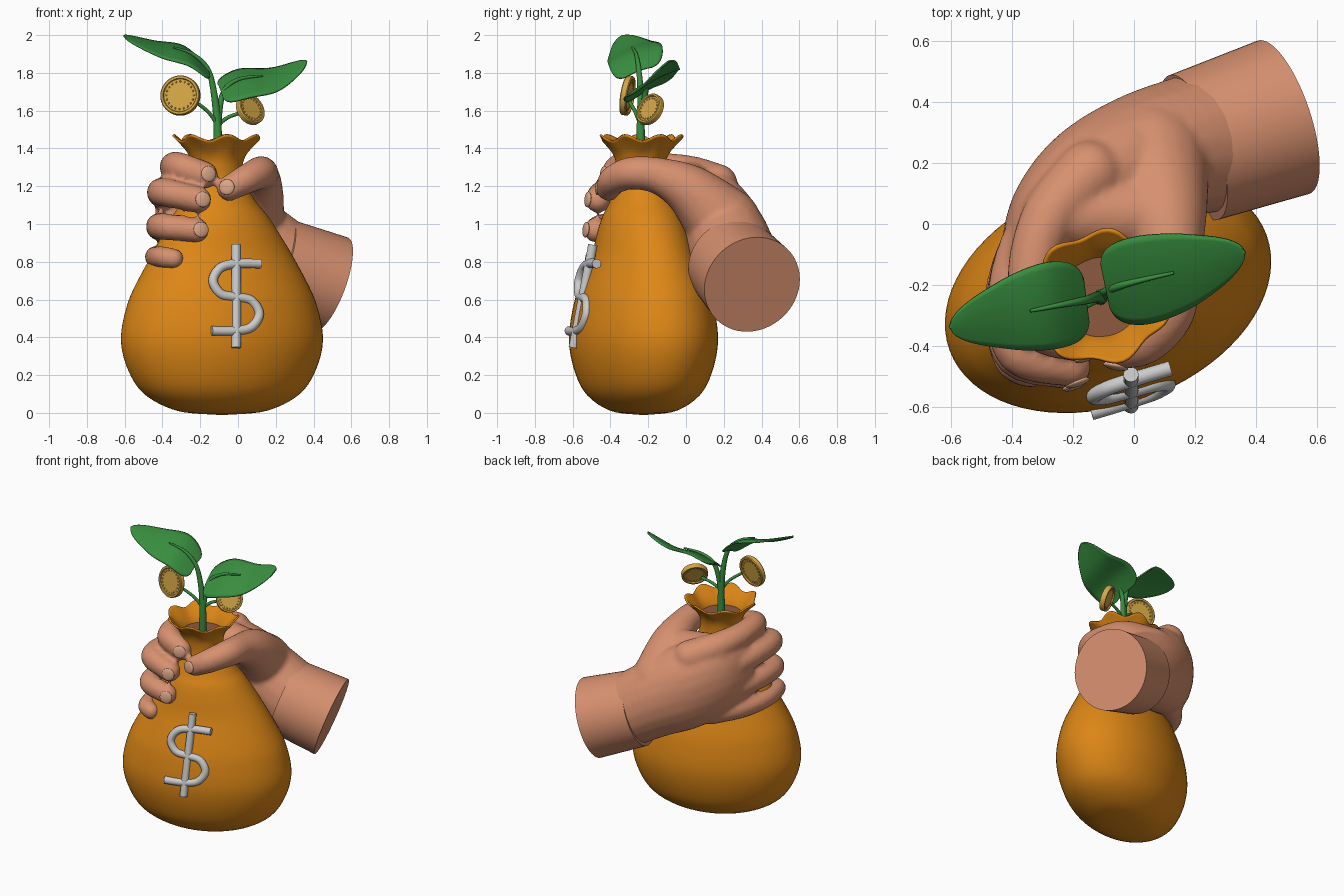
import bpy, bmesh, math
from mathutils import Vector, Matrix

if "Cube" in bpy.data.objects:
    bpy.data.objects.remove(bpy.data.objects["Cube"])


def material(name, *rgb):
    m = bpy.data.materials.new(name)
    m.diffuse_color = (*rgb, 1)
    m.use_nodes = True
    m.node_tree.nodes["Principled BSDF"].inputs["Base Color"].default_value = m.diffuse_color
    return m


ORANGE = material("orange_cloth", .72, .24, .008)
SKIN = material("skin", .68, .28, .16)
NAIL = material("nail", .7, .38, .24)
GREEN = material("leaf_green", .04, .27, .05)
GOLD = material("gold", .65, .38, .06)
SOIL = material("soil", .27, .1, .05)


def spline(keys, steps):
    """Catmull-Rom interpolation of tuples of any length."""
    out, n = [], len(keys)
    for i in range(n - 1):
        p0, p1, p2, p3 = keys[max(i - 1, 0)], keys[i], keys[i + 1], keys[min(i + 2, n - 1)]
        for s in range(steps):
            t = s / steps
            out.append(tuple(0.5 * (2 * b + (c - a) * t + (2 * a - 5 * b + 4 * c - d) * t * t
                                    + (3 * b - a - 3 * c + d) * t ** 3)
                             for a, b, c, d in zip(p0, p1, p2, p3)))
    return out + [tuple(keys[-1])]


def link(me, name, mat, angle):
    ob = bpy.data.objects.new(name, me)
    bpy.context.collection.objects.link(ob)
    if mat:
        me.materials.append(mat)
    me.shade_smooth()
    me.set_sharp_from_angle(angle=math.radians(angle))
    return ob


def finish(bm, name, mat=None, angle=40):
    bmesh.ops.recalc_face_normals(bm, faces=bm.faces)
    me = bpy.data.meshes.new(name)
    bm.to_mesh(me)
    bm.free()
    return link(me, name, mat, angle)


def bridge(bm, rows, closed=True):
    for r0, r1 in zip(rows, rows[1:]):
        n = len(r0)
        for j in range(n if closed else n - 1):
            k = (j + 1) % n
            bm.faces.new((r0[j], r0[k], r1[k], r1[j]))


def circle(n):
    return [2 * math.pi * k / n for k in range(n)]


def ball_template(level):
    bm = bmesh.new()
    bmesh.ops.create_icosphere(bm, subdivisions=level, radius=1)
    bm.verts.ensure_lookup_table()
    data = [v.co.copy() for v in bm.verts], [[v.index for v in f.verts] for f in bm.faces]
    bm.free()
    return data


BALL, BEAD = ball_template(3), ball_template(1)


def balls(name, template, places, mat):
    """One mesh holding a copy of the template ball at every matrix."""
    verts, faces = [], []
    for m in places:
        n = len(verts)
        verts += [m @ co for co in template[0]]
        faces += [[i + n for i in f] for f in template[1]]
    me = bpy.data.meshes.new(name)
    me.from_pydata(verts, [], faces)
    return link(me, name, mat, 180)


def tangent(pts, i):
    return Vector(pts[min(i + 1, len(pts) - 1)][:3]) - Vector(pts[max(i - 1, 0)][:3])


def tube(name, keys, r0, r1, mat=None):
    """Round tube along points, radius running from r0 to r1."""
    pts = spline(keys, 8)
    bm, rows = bmesh.new(), []
    for i, p in enumerate(pts):
        r = r0 + (r1 - r0) * i / (len(pts) - 1)
        u = tangent(pts, i).cross(Vector((.1, 1, .05))).normalized()
        v = tangent(pts, i).cross(u).normalized()
        rows.append([bm.verts.new(Vector(p) + r * (u * math.cos(a) + v * math.sin(a))) for a in circle(14)])
    bridge(bm, rows)
    bm.faces.new(rows[0])
    bm.faces.new(rows[-1])
    return finish(bm, name, mat, 50)


def facing(loc, normal):
    return Matrix.Translation(loc) @ Vector(normal).to_track_quat('Z', 'Y').to_matrix().to_4x4()


def cone(name, place, r1, r2, depth, mat):
    bm = bmesh.new()
    bmesh.ops.create_cone(bm, cap_ends=True, segments=64, radius1=r1, radius2=r2, depth=depth, matrix=place)
    return finish(bm, name, mat)


# Money bag: turned oval rings, rounder toward the neck, with a ruffled mouth (z, half width)
profile = [(0, .03), (.02, .24), (.1, .41), (.22, .5), (.38, .543), (.55, .515), (.7, .45),
           (1, .275), (1.1, .2), (1.2, .14), (1.3, .125), (1.38, .15), (1.46, .22)]
bm, rows = bmesh.new(), []
yaw = Matrix.Rotation(math.radians(20), 3, 'Z')
for z, a in spline(profile, 6):
    h = min(max((z - .85) / .45, 0), 1)
    w = min(max((z - 1.32) / .14, 0), 1)
    centre = Vector((-.085 - .025 * h, -.225 - .015 * h, max(z, 0)))
    b = a * (.66 + .28 * h)
    rows.append([bm.verts.new(centre + yaw @ Vector((a * math.cos(t), b * math.sin(t), 0))
                              * (1 + .06 * w * math.sin(7 * t))
                              + Vector((0, 0, .016 * w * math.sin(7 * t + .6)))) for t in circle(72)])
bridge(bm, rows)
bm.faces.new(rows[0])
bag = finish(bm, "money_bag", ORANGE, 60)
mod = bag.modifiers.new("cloth", 'SOLIDIFY')
mod.thickness, mod.offset = .01, -1

# Soil inside the mouth
cone("soil", Matrix.Translation((-.11, -.24, 1.34)), .125, .13, .03, SOIL)


# Silver emblem on the bag front: a bar and a point-symmetric double bend
def on_bag(x, z):
    return (x, -.512 + .3 * (x + .01) - .19 * (.79 - z), z)


bend = [(.13, .178), (.01, .178), (-.08, .158), (-.122, .088), (-.08, .018)]
bend += [(0, 0)] + [(-x, -z) for x, z in reversed(bend)]
tube("emblem_bar", [on_bag(-.01, z) for z in (.89, .62, .345)], .025, .025)
tube("emblem_curve", [on_bag(x - .01, z + .612) for x, z in bend], .025, .025)

# Forearm, cut flat at the end
start, axis = Vector((.49, .35, .68)), Vector((-.89, -.3, .33)).normalized()
cone("forearm", facing(start + axis * .165, axis), .265, .25, .33, SKIN)

# Hand: overlapping ellipsoids along each bone, fused by remeshing
flesh = []


def bone(keys):
    """Keys are x, y, z, half thickness, half height."""
    pts = spline(keys, 6)
    for i, (x, y, z, rt, rh) in enumerate(pts):
        d = tangent(pts, i)
        turn = Matrix.Rotation(math.atan2(d.y, d.x), 4, 'Z')
        flesh.append(Matrix.Translation((x, y, z)) @ turn @ Matrix.Diagonal((rt, rt, rh, 1)))


def finger(dx, dy, z, arch, r, tip):
    """One curled finger: shared curl, own offset, arch, radius and fingertip x."""
    curl = zip((-.22, -.35, -.41, -.38), (.08, -.06, -.25, -.42), (2, .7, 0, 0), (1.35, 1.15, 1, .97))
    bone([(x + dx, y + dy, z - arch * s, r * f, r * f) for x, y, s, f in curl]
         + [(tip, -.465 + dy, z - arch * .9, r * .9, r * .9)])


# palm
bone([(.24, .27, .78, .235, .24), (.05, .22, .9, .22, .27), (-.12, .14, .99, .2, .3),
      (-.25, .03, 1.04, .16, .28), (-.33, -.1, 1.05, .11, .27)])
# thumb, and the web behind the neck
bone([(x, y, z, r, r) for x, y, z, r in
      ((.05, .2, 1, .2), (.1, .03, 1.17, .14), (.12, -.13, 1.25, .1), (.115, -.28, 1.27, .088),
       (.04, -.38, 1.235, .078), (-.045, -.41, 1.19, .068))])
bone([(x, .03, z, .12, .12) for x, z in ((.05, 1.18), (-.12, 1.2), (-.25, 1.22))])
# index, middle, ring and little finger
finger(.075, .085, 1.3, .045, .081, -.18)
finger(.005, 0, 1.165, .04, .078, -.21)
finger(-.005, -.012, .985, .02, .073, -.22)
finger(-.025, -.02, .825, .01, .06, -.34)

hand = balls("hand", BALL, flesh, SKIN)
mod = hand.modifiers.new("fuse", 'REMESH')
mod.mode, mod.voxel_size, mod.use_smooth_shade = 'VOXEL', .015, True
mod = hand.modifiers.new("soften", 'SMOOTH')
mod.factor, mod.iterations = .5, 5

# Finger nails
for name, loc, lean in (("index_nail", (-.155, -.436, 1.265), .4), ("middle_nail", (-.185, -.52, 1.13), .35),
                        ("ring_nail", (-.195, -.53, .97), .35), ("thumb_nail", (-.06, -.466, 1.195), -.2)):
    balls(name, BALL, [facing(loc, (lean, -1, .1)) @ Matrix.Diagonal((.042, .042, .013, 1))], NAIL)

# Plant stems, running on as leaf midribs, and thinner coin stalks
root, fork = (-.11, -.24, 1.34), (-.108, -.24, 1.5)
tube("left_stem", [root, fork, (-.125, -.24, 1.68), (-.16, -.25, 1.82), (-.24, -.265, 1.9),
                   (-.34, -.285, 1.935)], .026, .005, GREEN)
tube("right_stem", [root, fork, (-.08, -.215, 1.69), (0, -.19, 1.765), (.13, -.16, 1.785)], .024, .005, GREEN)
tube("left_coin_stalk", [root, fork, (-.15, -.265, 1.585), (-.23, -.3, 1.65)], .012, .009, GREEN)
tube("right_coin_stalk", [root, fork, (-.06, -.22, 1.56), (.02, -.2, 1.59)], .012, .009, GREEN)


# Leaves: arched blades, round at the base and pointed at the tip
def leaf(name, midrib, side):
    pts = spline(midrib, 12)
    bm, rows = bmesh.new(), []
    for i, p in enumerate(pts):
        t = i / (len(pts) - 1)
        w = .3 * (t + .03) ** .4 * (1 - t) ** .75 + .001
        rows.append([bm.verts.new(Vector(p) + Vector(side) * w * s - Vector((0, 0, .12 * w * s * s)))
                     for s in (k / 6 for k in range(-6, 7))])
    bridge(bm, rows, False)
    finish(bm, name, GREEN, 60).modifiers.new("blade", 'SOLIDIFY').thickness = .009


leaf("left_leaf", [(-.155, -.25, 1.815), (-.27, -.268, 1.91), (-.43, -.3, 1.945), (-.605, -.34, 2)],
     (-.12, .95, .36))
leaf("right_leaf", [(-.095, -.205, 1.715), (.03, -.185, 1.765), (.2, -.145, 1.785), (.365, -.095, 1.865)],
     (-.2, .95, .5))


# Coins with a raised rim and beaded ring on both faces
def coin(name, loc, normal, r):
    place = facing(loc, normal)
    bm = bmesh.new()
    half = [(.82, .01), (.85, .018), (.96, .018), (1, .013)]
    outline = half + [(q, -h) for q, h in reversed(half)]
    rows = [[bm.verts.new(place @ Vector((q * r * math.cos(a), q * r * math.sin(a), h)))
             for a in circle(48)] for q, h in outline]
    bridge(bm, rows)
    bm.faces.new(rows[0])
    bm.faces.new(rows[-1])
    finish(bm, name, GOLD, 30)
    balls(name + "_beads", BEAD, [place @ Matrix.Translation((.7 * r * math.cos(a), .7 * r * math.sin(a), h))
                                  @ Matrix.Scale(.055 * r, 4) for a in circle(20) for h in (.01, -.01)], GOLD)


coin("left_coin", (-.305, -.31, 1.68), (-.2, -.95, .15), .106)
coin("right_coin", (.065, -.19, 1.607), (.6, -.65, .4), .086)
